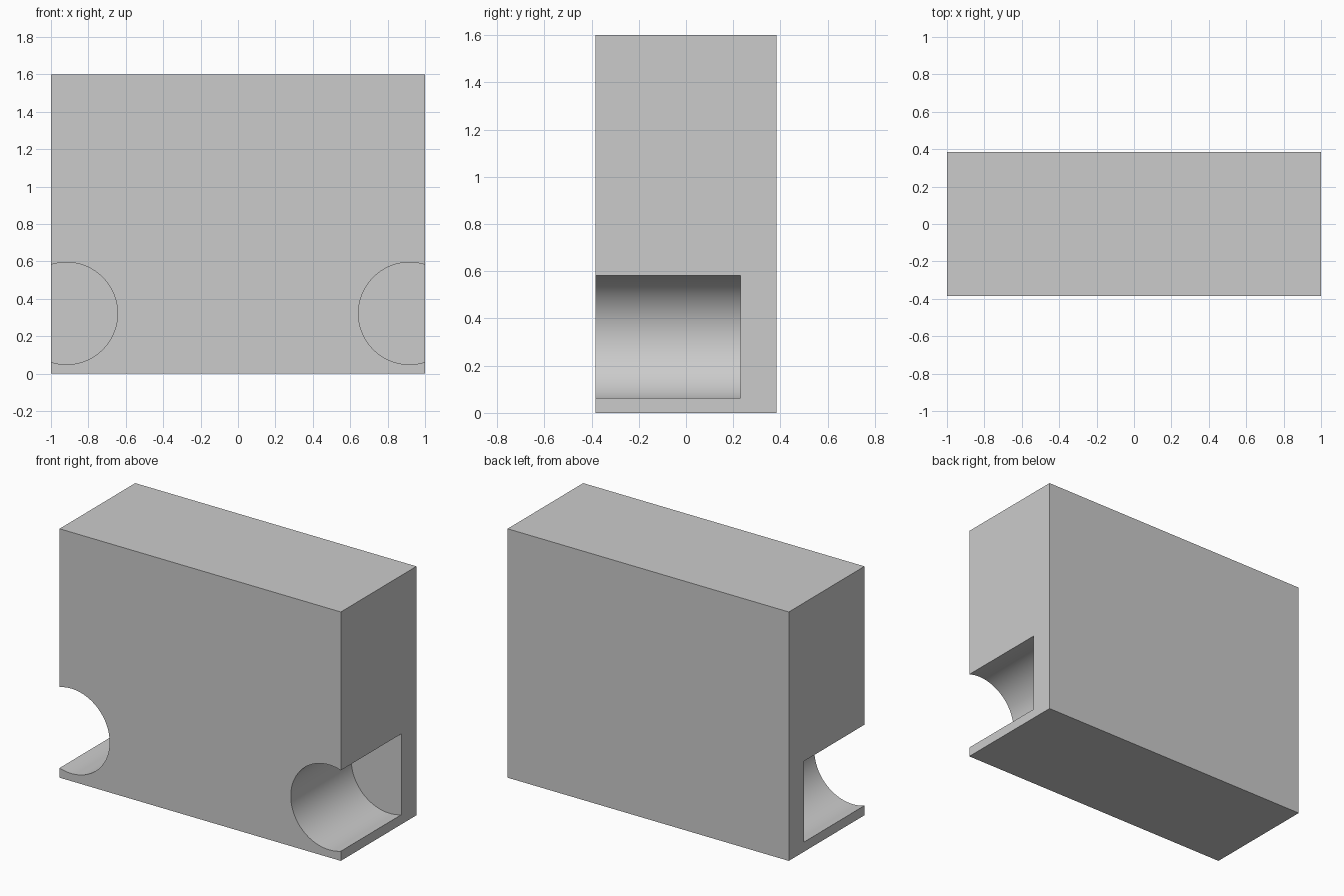
import bpy, math

if "Cube" in bpy.data.objects:
    bpy.data.objects.remove(bpy.data.objects["Cube"])

HALF_DEPTH, HEIGHT = 0.384, 1.6
RADIUS, CENTRE_X, CENTRE_Z = 0.273, 0.917, 0.322
RECESS_BACK = 0.23          # y where the blind recesses end

# Solid block
bpy.ops.mesh.primitive_cube_add(size=1, location=(0, 0, HEIGHT / 2))
block = bpy.context.object
block.name = "block_body"
block.scale = (2, 2 * HALF_DEPTH, HEIGHT)
bpy.ops.object.transform_apply(location=True, rotation=True, scale=True)

# Round blind recesses, open to the front and the sides
front = -HALF_DEPTH - 0.1
for side in (-1, 1):
    bpy.ops.mesh.primitive_cylinder_add(
        vertices=96, radius=RADIUS, depth=RECESS_BACK - front,
        location=(side * CENTRE_X, (RECESS_BACK + front) / 2, CENTRE_Z),
        rotation=(math.pi / 2, 0, 0))
    cutter = bpy.context.object
    cutter.name = "recess_cutter"
    cutter.hide_render = True
    cut = block.modifiers.new("recess", 'BOOLEAN')
    cut.operation = 'DIFFERENCE'
    cut.solver = 'EXACT'
    cut.object = cutter
    bpy.context.view_layer.objects.active = block
    bpy.ops.object.modifier_apply(modifier=cut.name)
    bpy.data.objects.remove(cutter, do_unlink=True)

# Smooth recess walls, sharp block edges
bpy.ops.object.select_all(action='DESELECT')
block.select_set(True)
bpy.context.view_layer.objects.active = block
bpy.ops.object.shade_smooth_by_angle(angle=math.radians(30))
